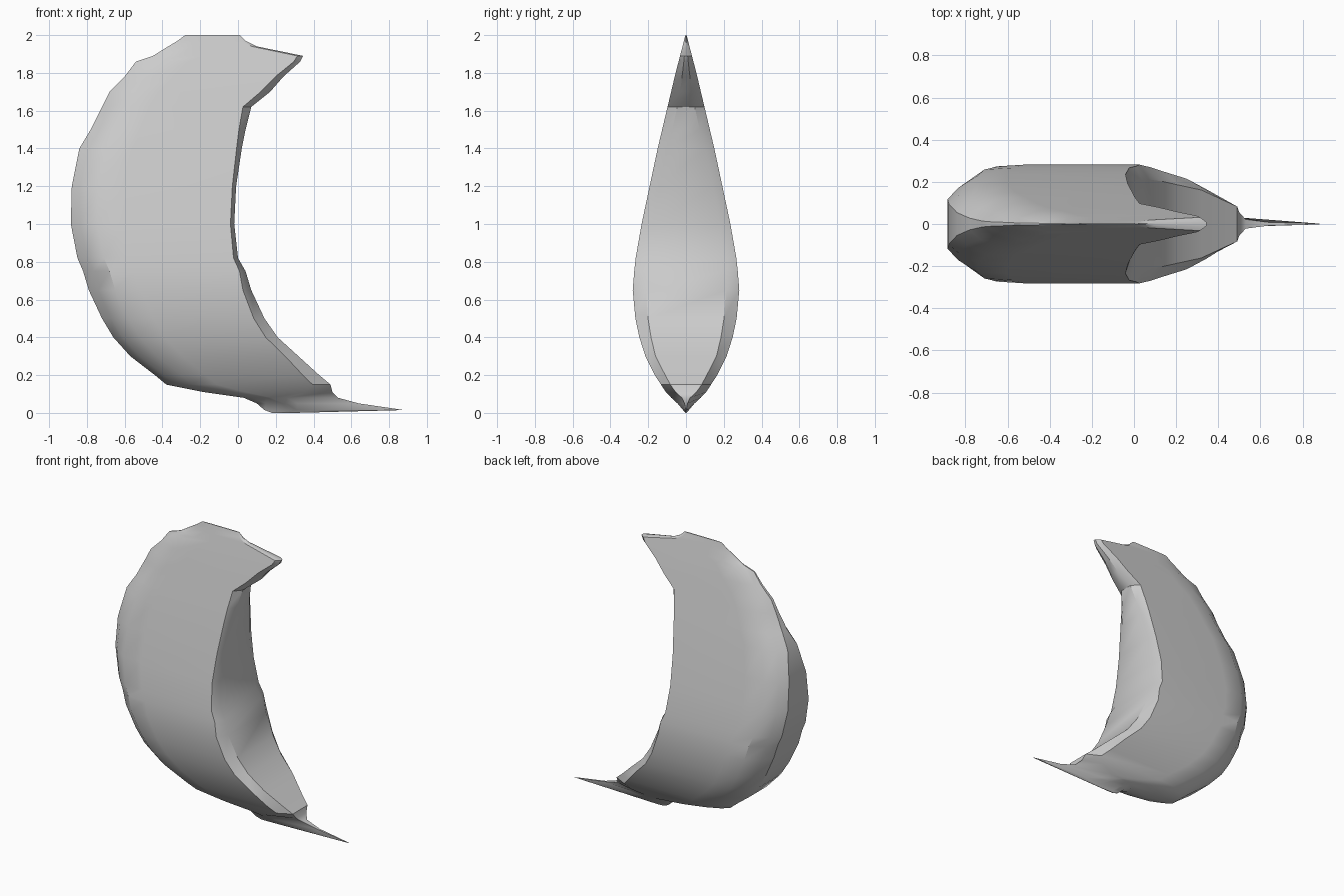
import bpy
import bmesh

cube = bpy.data.objects.get("Cube")
if cube:
    bpy.data.objects.remove(cube)


def material(name, color):
    mat = bpy.data.materials.new(name)
    mat.use_nodes = True
    mat.diffuse_color = color
    mat.node_tree.nodes["Principled BSDF"].inputs["Base Color"].default_value = color
    return mat


def lookup(table, z):
    """Linear interpolation in a list of (height, value) pairs."""
    for (za, a), (zb, b) in zip(table, table[1:]):
        if z <= zb:
            return a + (b - a) * max(0, z - za) / (zb - za)
    return table[-1][1]


# Crescent outline: height, outer (back) edge, inner (hollow) edge
OUTLINE = [
    (0, .18, .3), (.015, .14, .88), (.05, .1, .64), (.08, .03, .53),
    (.11, -.18, .5), (.15, -.38, .49), (.2, -.44, .43), (.3, -.57, .32),
    (.4, -.66, .21), (.5, -.72, .14), (.65, -.79, .07), (.75, -.82, .04),
    (.82, -.85, 0), (1, -.885, -.02), (1.2, -.88, -.01), (1.4, -.84, .02),
    (1.5, -.78, .04), (1.62, -.72, .07), (1.7, -.68, .17), (1.78, -.6, .24),
    (1.86, -.54, .33), (1.89, -.45, .345), (1.94, -.37, .1),
    (1.97, -.32, .04), (2, -.28, .01),
]
# Half thickness, and how wide the outer and inner faces are relative to it
THICKNESS = [(0, .003), (.05, .045), (.1, .1), (.2, .165), (.3, .215), (.4, .247),
             (.5, .268), (.65, .282), (.8, .27), (1, .235), (1.4, .15),
             (1.8, .055), (2, .003)]
OUTER_FLAT = [(0, .3), (.4, .5), (1.3, .5), (1.55, .15), (2, .1)]
INNER_FLAT = [(0, .1), (.07, .2), (.12, .6), (.3, .75), (1.3, .75), (1.7, .4), (2, .2)]
INNER_BEVEL = [(0, .6), (.05, .4), (.12, .1), (.3, .07), (.6, .05), (.85, .02),
               (1.3, .02), (1.7, .05), (2, .02)]


def section(z, back, hollow):
    """Half of a horizontal slice, from the rounded back to the hollow."""
    h = lookup(THICKNESS, z)
    length = hollow - back
    outer = min(.14, length * .25)
    inner = min(lookup(INNER_BEVEL, z), length * .6)
    flat = lookup(OUTER_FLAT, z)
    return [
        (back, flat * h),
        (back + outer * .35, (flat + .45 * (1 - flat)) * h),
        (back + outer, .97 * h),
        (back + outer + (length - outer - inner) * .2, h),
        (hollow - inner, h),
        (hollow, lookup(INNER_FLAT, z) * h),
    ]


# Crescent body: mirrored slices joined into one skin
bm = bmesh.new()
rings = []
for z, back, hollow in OUTLINE:
    half = section(z, back, hollow)
    loop = [(x, -y) for x, y in half] + [(x, y) for x, y in reversed(half)]
    rings.append([bm.verts.new((x, y, z)) for x, y in loop])
for low, high in zip(rings, rings[1:]):
    for i in range(len(low)):
        j = (i + 1) % len(low)
        bm.faces.new((low[i], low[j], high[j], high[i]))
bm.faces.new(reversed(rings[0]))
bm.faces.new(rings[-1])
bmesh.ops.recalc_face_normals(bm, faces=bm.faces)

mesh = bpy.data.meshes.new("crescent_body")
bm.to_mesh(mesh)
bm.free()
mesh.materials.append(material("plain grey", (.6, .6, .6, 1)))
crescent = bpy.data.objects.new("crescent_body", mesh)
bpy.context.collection.objects.link(crescent)

bpy.context.view_layer.objects.active = crescent
crescent.select_set(True)
bpy.ops.object.shade_smooth_by_angle(angle=.6)
